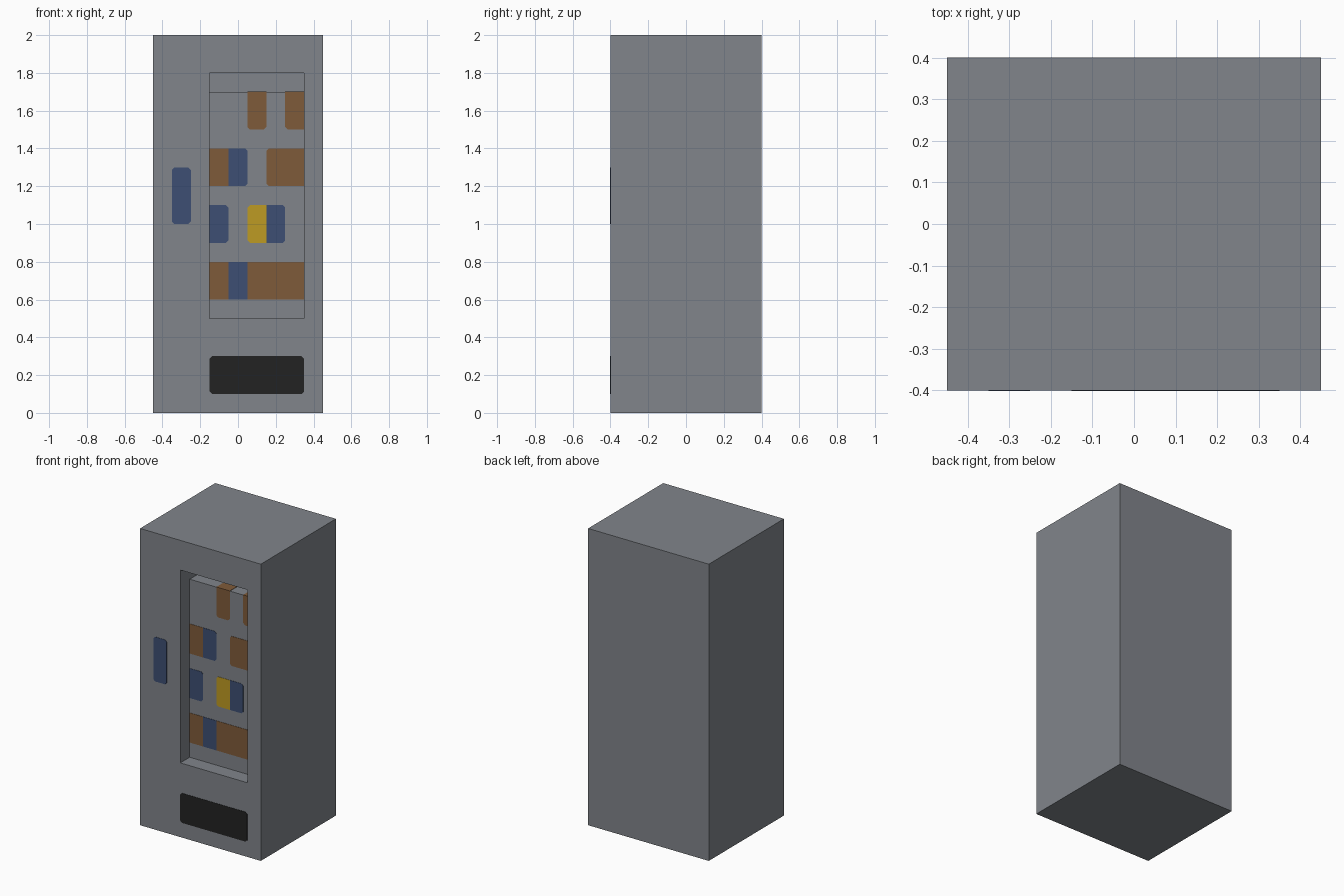
import bpy, bmesh

cube = bpy.data.objects.get("Cube")
if cube:
    bpy.data.objects.remove(cube, do_unlink=True)


def material(name, rgb):
    """Flat material from 0-255 sRGB."""
    lin = [(c / 255 / 12.92) if c < 11 else ((c / 255 + 0.055) / 1.055) ** 2.4 for c in rgb]
    m = bpy.data.materials.new(name)
    m.use_nodes = True
    m.diffuse_color = (*lin, 1)
    bsdf = m.node_tree.nodes["Principled BSDF"]
    bsdf.inputs["Base Color"].default_value = (*lin, 1)
    bsdf.inputs["Roughness"].default_value = 0.8
    return m


GREY = material("cabinet grey", (129, 133, 139))
BLACK = material("tray black", (34, 34, 34))
BROWN = material("snack brown", (127, 91, 58))
BLUE = material("snack blue", (61, 79, 115))
YELLOW = material("snack yellow", (190, 155, 35))


def prism(name, points, offset, mat):
    """Solid made by sweeping a flat outline along an offset."""
    bm = bmesh.new()
    face = bm.faces.new([bm.verts.new(p) for p in points])
    out = bmesh.ops.extrude_face_region(bm, geom=[face], use_keep_orig=True)
    moved = [v for v in out["geom"] if isinstance(v, bmesh.types.BMVert)]
    bmesh.ops.translate(bm, verts=moved, vec=offset)
    bmesh.ops.recalc_face_normals(bm, faces=bm.faces)
    mesh = bpy.data.meshes.new(name)
    bm.to_mesh(mesh)
    bm.free()
    mesh.materials.append(mat)
    obj = bpy.data.objects.new(name, mesh)
    bpy.context.collection.objects.link(obj)
    return obj


T = 0.002   # thickness of the painted plates
CUT = 0.013  # clipped corner size


def plate(name, x0, x1, z0, z1, y, mat, left=True, right=True):
    """Thin front plate; the left and right corners can be clipped."""
    a, b = CUT * left, CUT * right
    pts = [(x0 + a, z0), (x1 - b, z0), (x1, z0 + b), (x1, z1 - b),
           (x1 - b, z1), (x0 + a, z1), (x0, z1 - a), (x0, z0 + a)]
    pts = list(dict.fromkeys(pts))
    return prism(name, [(x, y, z) for x, z in pts], (0, -T, 0), mat)


# Cabinet with a stepped display recess
cabinet = prism("cabinet", [(-0.45, -0.4, 0), (0.45, -0.4, 0), (0.45, 0.4, 0), (-0.45, 0.4, 0)],
                (0, 0, 2), GREY)
step = [(-0.5, 0.5), (-0.3, 0.5), (-0.3, 1.7), (-0.2, 1.7), (-0.2, 1.8), (-0.5, 1.8)]
cutter = prism("recess_cutter", [(-0.15, y, z) for y, z in step], (0.5, 0, 0), GREY)
cutter.hide_render = True
mod = cabinet.modifiers.new("recess", 'BOOLEAN')
mod.operation = 'DIFFERENCE'
mod.solver = 'EXACT'
mod.object = cutter
bpy.context.view_layer.objects.active = cabinet
bpy.ops.object.modifier_apply(modifier=mod.name)
bpy.data.objects.remove(cutter, do_unlink=True)

# Coin panel and delivery tray
plate("coin_panel", -0.35, -0.25, 1.0, 1.3, -0.4, BLUE)
plate("delivery_tray", -0.15, 0.35, 0.1, 0.3, -0.4, BLACK)

# Snacks, four rows of five slots from top to bottom
ROWS = ["..O.O", "OB.OO", "B.YB.", "OBOOO"]
COLOURS = {"O": BROWN, "B": BLUE, "Y": YELLOW}
for r, row in enumerate(ROWS):
    z = 1.5 - 0.3 * r
    for c, kind in enumerate(row):
        if kind == ".":
            continue
        x = -0.15 + 0.1 * c
        name = f"snack_{r + 1}_{c + 1}"
        # Corners are clipped only beside an empty slot
        left = c > 0 and row[c - 1] == "."
        right = c < 4 and row[c + 1] == "."
        if r == 0:
            # Top row: square at the ledge and wrapped over its top
            a, b = CUT * left, CUT * right
            pts = [(x + a, z), (x + 0.1 - b, z), (x + 0.1, z + b),
                   (x + 0.1, z + 0.2), (x, z + 0.2), (x, z + a)]
            pts = list(dict.fromkeys(pts))
            prism(name, [(px, -0.3, pz) for px, pz in pts], (0, -T, 0), COLOURS[kind])
            prism(name + "_top", [(x, -0.3 - T, 1.7), (x + 0.1, -0.3 - T, 1.7),
                                  (x + 0.1, -0.2, 1.7), (x, -0.2, 1.7)],
                  (0, 0, T), COLOURS[kind])
        else:
            plate(name, x, x + 0.1, z, z + 0.2, -0.3, COLOURS[kind], left, right)
